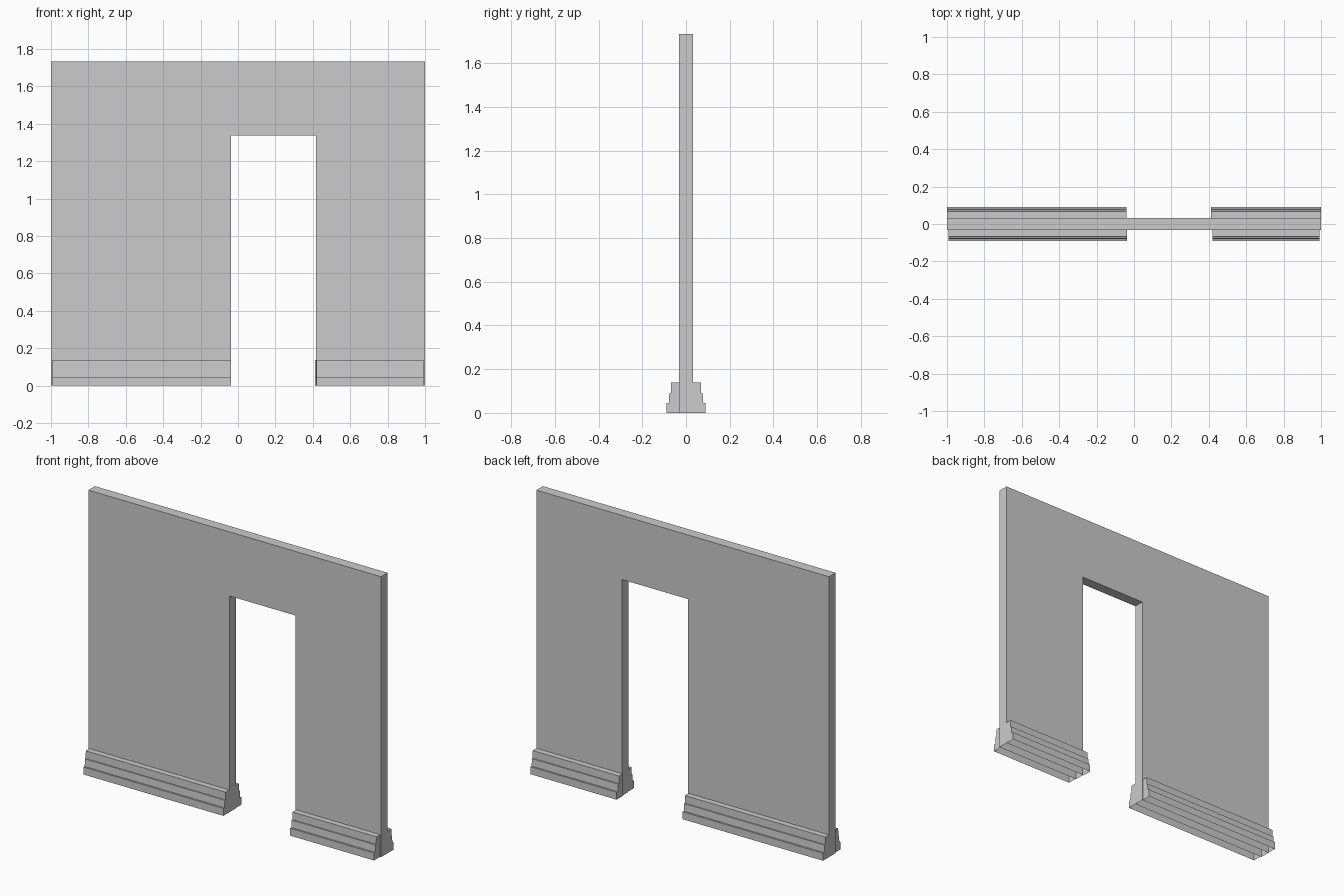
import bpy, bmesh
from mathutils import Vector

if "Cube" in bpy.data.objects:
    bpy.data.objects.remove(bpy.data.objects["Cube"])


def extrude_profile(name, points, offset, drop=lambda face: False):
    """Extrude a closed outline along offset, then remove faces that stay open."""
    bm = bmesh.new()
    face = bm.faces.new([bm.verts.new(p) for p in points])
    ext = bmesh.ops.extrude_face_region(bm, geom=[face], use_keep_orig=True)
    moved = [g for g in ext["geom"] if isinstance(g, bmesh.types.BMVert)]
    bmesh.ops.translate(bm, verts=moved, vec=Vector(offset))
    bmesh.ops.recalc_face_normals(bm, faces=bm.faces)
    bmesh.ops.delete(bm, geom=[f for f in bm.faces if drop(f)], context="FACES")
    mesh = bpy.data.meshes.new(name)
    bm.to_mesh(mesh)
    bm.free()
    obj = bpy.data.objects.new(name, mesh)
    bpy.context.collection.objects.link(obj)
    return obj


HALF = 0.032
HEIGHT = 1.733
DOOR_L, DOOR_R, DOOR_TOP = -0.037, 0.416, 1.337


def is_bottom(face):
    return all(v.co.z < 0.001 for v in face.verts)


def is_hidden(face):
    return is_bottom(face) or all(abs(v.co.y) < HALF + 0.001 for v in face.verts)


# Wall panel with doorway, open underneath
outline = [(-1, 0), (DOOR_L, 0), (DOOR_L, DOOR_TOP), (DOOR_R, DOOR_TOP),
           (DOOR_R, 0), (1, 0), (1, HEIGHT), (-1, HEIGHT)]
extrude_profile("wall", [(x, -HALF, z) for x, z in outline],
                (0, 2 * HALF, 0), is_bottom)

# Stepped skirting on both faces, hollow shells against the wall
profile = [(HALF, 0), (0.09, 0), (0.09, 0.046), (0.079, 0.046),
           (0.076, 0.091), (0.069, 0.091), (0.068, 0.138), (HALF, 0.138)]
runs = [("front_left", -1, -0.993, DOOR_L), ("front_right", -1, 0.42, 0.993),
        ("back_left", 1, -1, -0.04), ("back_right", 1, 0.411, 1)]
for label, side, x0, x1 in runs:
    extrude_profile("skirting_" + label, [(x0, side * y, z) for y, z in profile],
                    (x1 - x0, 0, 0), is_hidden)
